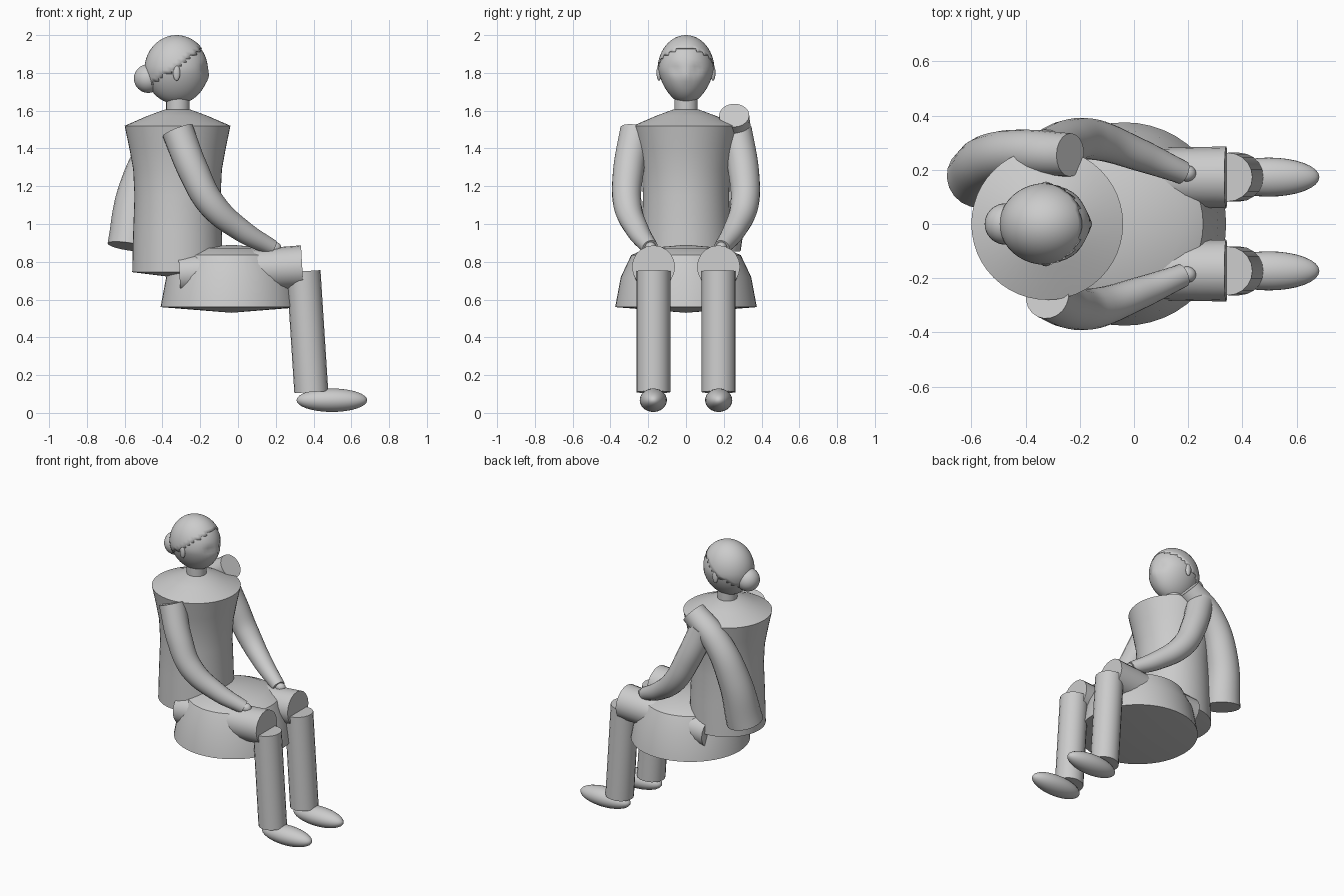
import bpy, bmesh
from math import sin, cos, pi, exp, radians

if "Cube" in bpy.data.objects:
    bpy.data.objects.remove(bpy.data.objects["Cube"])


def finish(ob, name, angle=35):
    ob.name = name
    bpy.ops.object.select_all(action='DESELECT')
    ob.select_set(True)
    bpy.context.view_layer.objects.active = ob
    bpy.ops.object.shade_smooth_by_angle(angle=radians(angle))
    return ob


def from_bmesh(bm, name, angle=35):
    bmesh.ops.recalc_face_normals(bm, faces=bm.faces)
    me = bpy.data.meshes.new(name)
    bm.to_mesh(me)
    bm.free()
    ob = bpy.data.objects.new(name, me)
    bpy.context.collection.objects.link(ob)
    return finish(ob, name, angle)


def lathe(name, cx, profile, angle=28, n=48):
    """Revolve (radius, z) points about a vertical axis at x = cx; radius 0 makes a tip."""
    bm = bmesh.new()
    rings = []
    for r, z in profile:
        if r == 0:
            rings.append([bm.verts.new((cx, 0, z))] * n)
        else:
            rings.append([bm.verts.new((cx + r * cos(2 * pi * i / n), r * sin(2 * pi * i / n), z))
                          for i in range(n)])
    for a, b in zip(rings, rings[1:]):
        for i in range(n):
            j = (i + 1) % n
            bm.faces.new(list(dict.fromkeys((a[i], a[j], b[j], b[i]))))
    return from_bmesh(bm, name, angle)


def tube(name, points):
    """Smooth capped tube through (x, y, z, radius) points."""
    cu = bpy.data.curves.new(name, 'CURVE')
    cu.dimensions = '3D'
    cu.bevel_depth = 1
    cu.bevel_resolution = 8
    cu.resolution_u = 8
    cu.use_fill_caps = True
    sp = cu.splines.new('BEZIER')
    sp.bezier_points.add(len(points) - 1)
    for bp, (x, y, z, r) in zip(sp.bezier_points, points):
        bp.co = (x, y, z)
        bp.radius = r
        bp.handle_left_type = bp.handle_right_type = 'AUTO'
    ob = bpy.data.objects.new(name, cu)
    bpy.context.collection.objects.link(ob)
    bpy.ops.object.select_all(action='DESELECT')
    ob.select_set(True)
    bpy.context.view_layer.objects.active = ob
    bpy.ops.object.convert(target='MESH')
    return finish(bpy.context.object, name)


def ellipsoid(name, loc, radii):
    bpy.ops.mesh.primitive_uv_sphere_add(segments=32, ring_count=16, radius=1, location=loc)
    ob = bpy.context.object
    ob.scale = radii
    return finish(ob, name, 60)


def head_shell(name, grow, keep=None):
    """Egg-shaped head with soft eye hollows and nose; keep() selects the faces that stay."""
    bm = bmesh.new()
    bmesh.ops.create_uvsphere(bm, u_segments=40, v_segments=28, radius=1)
    for v in bm.verts:
        x, y, z = v.co
        narrow = 1 - 0.2 * max(0, -z)
        face = 0
        if x > 0:
            eye = exp(-((abs(y) - 0.4) / 0.2) ** 2 - ((z - 0.02) / 0.14) ** 2)
            nose = exp(-(y / 0.12) ** 2 - ((z + 0.2) / 0.17) ** 2)
            face = 0.008 * nose - 0.012 * eye
        v.co = (-0.325 + x * (0.166 + grow) + face,
                y * (0.146 + grow) * narrow,
                1.815 + z * (0.18 + grow))
    if keep:
        drop = [f for f in bm.faces if not keep(f.calc_center_median())]
        bmesh.ops.delete(bm, geom=drop, context='FACES')
    return from_bmesh(bm, name, 60)


# Head, stepped hair cap and bun
head_shell("head", 0)
hair = head_shell("hair", 0.005, lambda c: c.z > 1.735 + 0.72 * (c.x + 0.46))
thick = hair.modifiers.new("thickness", 'SOLIDIFY')
thick.thickness = 0.008
thick.offset = -1
ellipsoid("hair_bun", (-0.475, 0, 1.77), (0.076, 0.076, 0.076))

# Neck, torso and lap
lathe("neck", -0.318, [(0, 1.56), (0.062, 1.56), (0.062, 1.68), (0, 1.68)])
lathe("torso", -0.32, [(0, 1.61), (0.07, 1.605), (0.16, 1.572), (0.28, 1.52), (0.255, 1.40),
                       (0.235, 1.29), (0.228, 1.15), (0.235, 0.95), (0.24, 0.745), (0, 0.715)])
lathe("lap", -0.035, [(0, 0.89), (0.21, 0.872), (0.29, 0.835), (0.345, 0.72),
                      (0.375, 0.56), (0, 0.53)])

# Paired parts
for s, side in ((-1, "right"), (1, "left")):
    ellipsoid(side + "_ear", (-0.325, s * 0.143, 1.80), (0.019, 0.013, 0.042))
    tube(side + "_arm", [(-0.32, s * 0.265, 1.495, 0.085), (-0.235, s * 0.305, 1.28, 0.082),
                         (-0.14, s * 0.31, 1.105, 0.075), (0.02, s * 0.255, 0.965, 0.06),
                         (0.18, s * 0.19, 0.875, 0.043)])
    ellipsoid(side + "_hand", (0.195, s * 0.187, 0.875), (0.034, 0.03, 0.03))
    tube(side + "_thigh", [(-0.31, s * 0.172, 0.735, 0.1), (0.34, s * 0.172, 0.773, 0.114)])
    tube(side + "_shin", [(0.347, s * 0.173, 0.75, 0.09), (0.388, s * 0.173, 0.11, 0.09)])
    ellipsoid(side + "_foot", (0.497, s * 0.173, 0.067), (0.187, 0.072, 0.062))

# Drape hanging from the left shoulder down the back
tube("shoulder_drape", [(-0.235, 0.255, 1.575, 0.08), (-0.415, 0.26, 1.425, 0.088),
                        (-0.53, 0.23, 1.18, 0.103), (-0.575, 0.175, 0.88, 0.117)])
